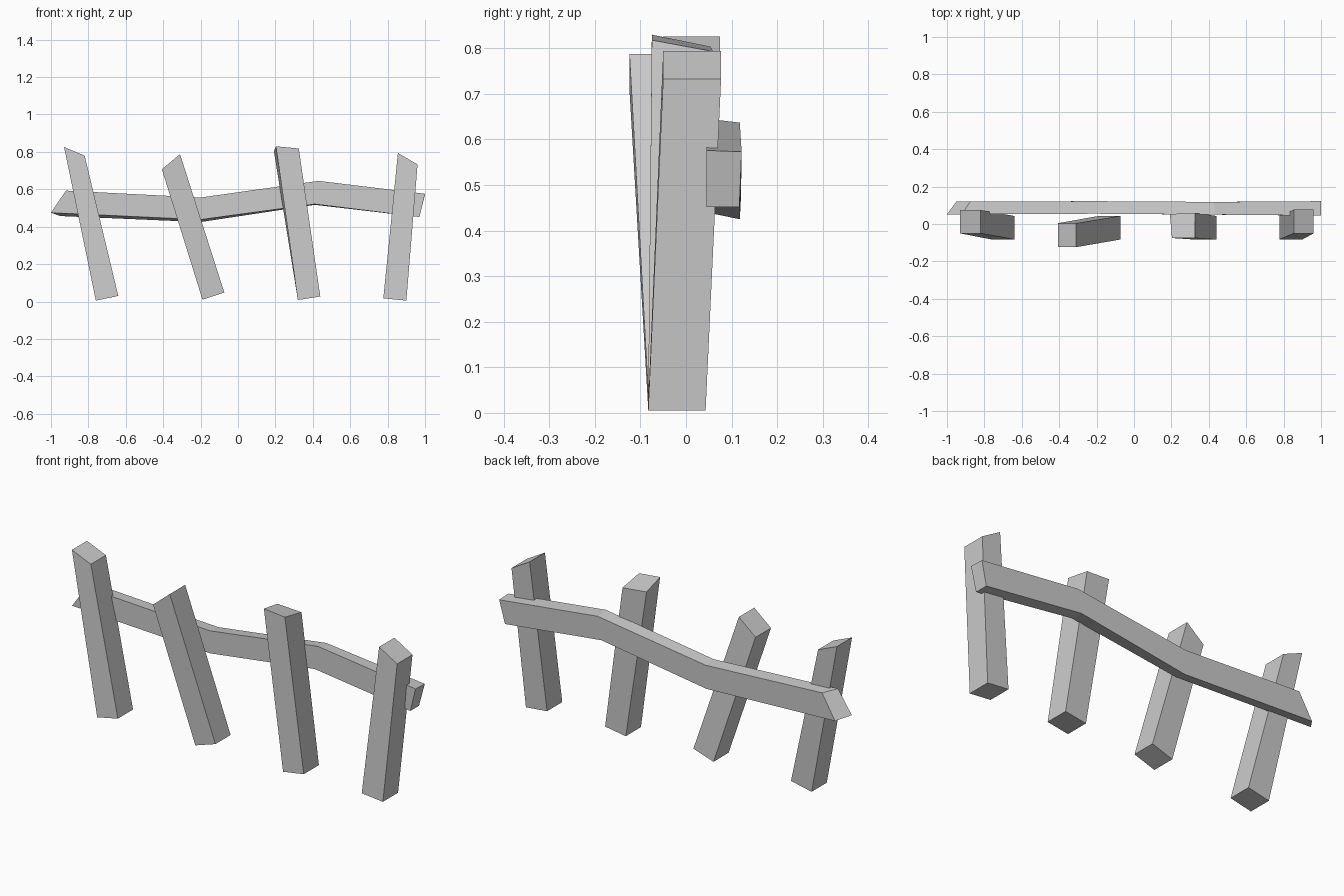
import bpy, bmesh


def loft(name, rings):
    """Solid bar skinned through successive four-point rings."""
    bm = bmesh.new()
    loops = [[bm.verts.new(p) for p in ring] for ring in rings]
    for a, b in zip(loops, loops[1:]):
        for i in range(4):
            j = (i + 1) % 4
            bm.faces.new((a[i], a[j], b[j], b[i]))
    bm.faces.new(loops[0][::-1])
    bm.faces.new(loops[-1])
    bmesh.ops.recalc_face_normals(bm, faces=bm.faces)
    mesh = bpy.data.meshes.new(name)
    bm.to_mesh(mesh)
    bm.free()
    obj = bpy.data.objects.new(name, mesh)
    bpy.context.collection.objects.link(obj)
    return obj


def ring(left, right, y0, y1):
    """Post end: left and right (x, z) corners spanned from y0 to y1."""
    (xl, zl), (xr, zr) = left, right
    return [(xl, y0, zl), (xr, y0, zr), (xr, y1, zr), (xl, y1, zl)]


# Leaning posts: bottom left/right, top left/right, top depth range
posts = [
    ((-0.76, 0.005), (-0.64, 0.03), (-0.93, 0.826), (-0.82, 0.78), -0.05, 0.075),
    ((-0.19, 0.01), (-0.073, 0.048), (-0.407, 0.707), (-0.31, 0.788), -0.124, 0.004),
    ((0.32, 0.008), (0.44, 0.027), (0.203, 0.83), (0.325, 0.818), -0.075, 0.055),
    ((0.777, 0.017), (0.90, 0.005), (0.855, 0.794), (0.96, 0.733), -0.05, 0.077),
]
for n, (bl, br, tl, tr, y0, y1) in enumerate(posts, 1):
    top = ring(tl, tr, y0, y1)
    if n == 3:  # this post is slightly twisted with its top sloping back
        top[2] = (0.327, 0.06, 0.793)
        top[3] = (0.192, 0.053, 0.804)
    loft(f"fence_post_{n}", [ring(bl, br, -0.083, 0.043), top])

# Crooked rail behind the posts: front bottom, back bottom, back top, front top
loft("fence_rail", [
    [(-1.0, 0.052, 0.475), (-0.95, 0.12, 0.457), (-0.875, 0.12, 0.585), (-0.92, 0.052, 0.593)],
    [(-0.2, 0.055, 0.438), (-0.2, 0.118, 0.425), (-0.2, 0.122, 0.55), (-0.2, 0.055, 0.556)],
    [(0.41, 0.05, 0.521), (0.41, 0.118, 0.517), (0.43, 0.118, 0.637), (0.43, 0.05, 0.645)],
    [(0.97, 0.045, 0.452), (0.97, 0.117, 0.452), (1.0, 0.122, 0.573), (1.0, 0.045, 0.576)],
])
